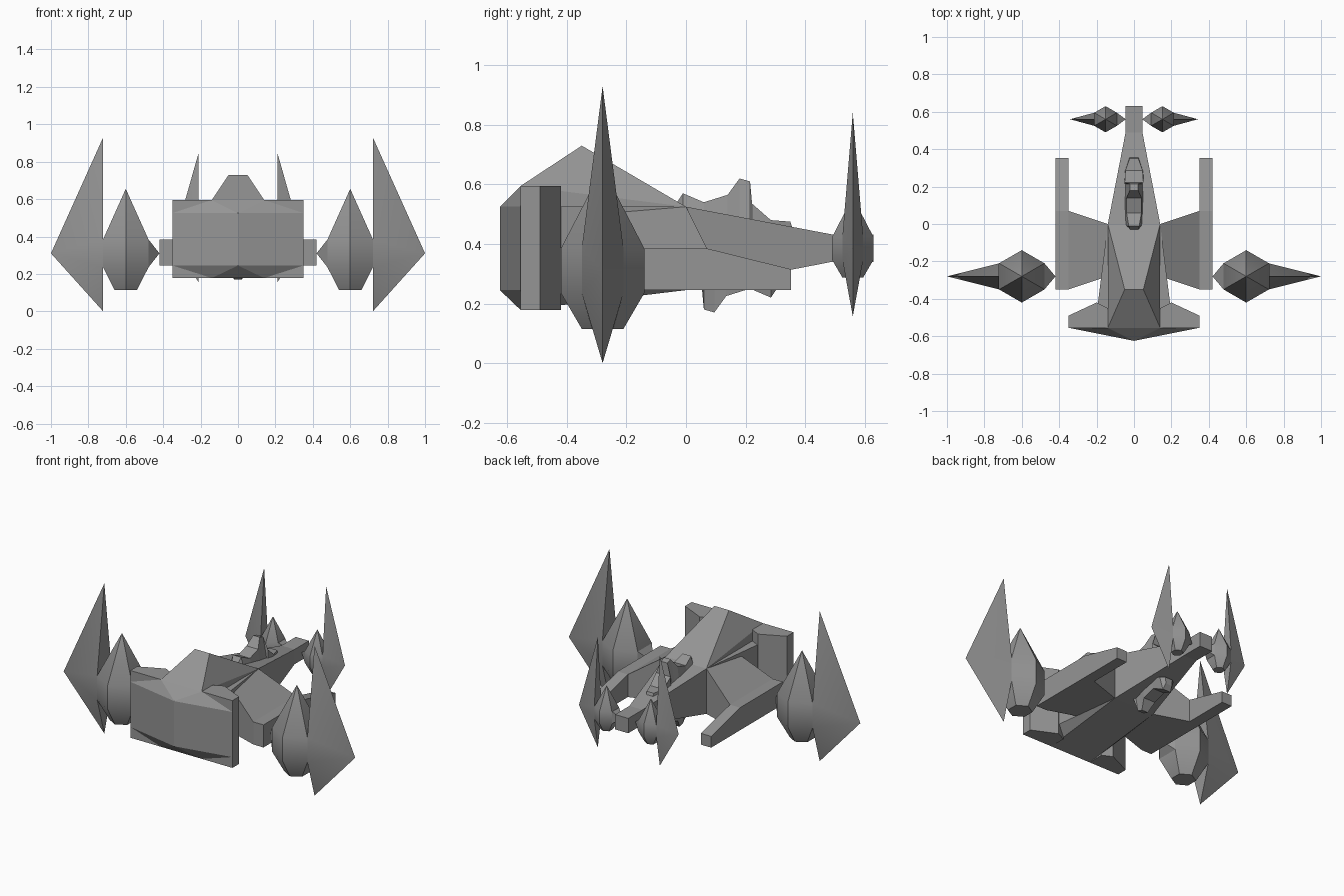
import bpy, bmesh, math
from mathutils import Vector

if "Cube" in bpy.data.objects:
    bpy.data.objects.remove(bpy.data.objects["Cube"], do_unlink=True)

grey = bpy.data.materials.new("hull grey")
grey.use_nodes = True
grey.diffuse_color = (0.3, 0.3, 0.3, 1)
grey.node_tree.nodes["Principled BSDF"].inputs["Base Color"].default_value = (0.3, 0.3, 0.3, 1)


def finish(name, bm, smooth=False):
    bmesh.ops.recalc_face_normals(bm, faces=bm.faces)
    mesh = bpy.data.meshes.new(name)
    bm.to_mesh(mesh)
    bm.free()
    obj = bpy.data.objects.new(name, mesh)
    bpy.context.collection.objects.link(obj)
    mesh.materials.append(grey)
    if smooth:
        bpy.ops.object.select_all(action="DESELECT")
        obj.select_set(True)
        bpy.context.view_layer.objects.active = obj
        bpy.ops.object.shade_smooth_by_angle(angle=math.radians(30))
    return obj


def solid(name, points, smooth=False):
    """Convex faceted solid around a few corner points."""
    bm = bmesh.new()
    for p in points:
        bm.verts.new(p)
    out = bmesh.ops.convex_hull(bm, input=bm.verts)
    spare = {v for v in out["geom_interior"] + out["geom_unused"]
             if isinstance(v, bmesh.types.BMVert)}
    bmesh.ops.delete(bm, geom=list(spare), context="VERTS")
    bmesh.ops.dissolve_limit(bm, angle_limit=0.01, verts=bm.verts, edges=bm.edges)
    return finish(name, bm, smooth)


def both(points):
    return points + [(-x, y, z) for x, y, z in points]


def column(outline, low, high):
    return [(x, y, z) for x, y in outline for z in (low, high)]


LOW, MID, TOP = 0.245, 0.385, 0.525

# Central fuselage with flared front and sloping belly
solid("fuselage", both(column([(.14, 0), (.14, -.28), (.2, -.48), (.2, -.55)], LOW, TOP)
                       + [(.14, -.555, .178)]))
solid("roof", both([(.05, -.35, .73), (.14, -.555, .595), (.14, 0, TOP),
                    (.14, -.555, .5), (.14, 0, .5), (0, -.625, TOP)]))
solid("front_plate", both(column([(0, -.625), (.35, -.555)], LOW, TOP)
                          + column([(.14, -.555)], .178, .595)))

# Tapered tail boom
solid("tail_boom", both(column([(.14, 0)], LOW, TOP) + column([(.045, .49)], .34, .432)))
solid("tail_block", both(column([(.045, .48), (.045, .63)], .34, .432)))


def gem(name, centre, scale, tip, fin_out, fin_scale):
    """Hexagonal pod, with its inner spike and outer blade fin."""
    c = Vector(centre)
    s = abs(scale)
    side = 1 if scale > 0 else -1

    def place(x, y, z):
        return c + Vector((side * x, y, z))

    def ring(r, z):
        return [place(r * s * math.sin(k * math.pi / 3), r * s * math.cos(k * math.pi / 3), z * s)
                for k in range(6)]

    solid(name + "_pod", ring(.14, .075) + ring(.14, -.075) + ring(.07, -.195)
          + [place(0, 0, .345 * s)], True)
    base = [(y, z) for y in (-.07 * s, .07 * s) for z in (-.075 * s, .075 * s)]
    face = .121 * s
    solid(name + "_spike", [place(-face, y, z) for y, z in base] + [place(-tip, 0, 0)])
    solid(name + "_fin", [place(face, y, z) for y, z in base]
          + [place(face, 0, .62 * fin_scale), place(face, 0, -.31 * fin_scale),
             place(fin_out, 0, 0)], True)


for side, label in ((1, "left"), (-1, "right")):
    def flip(points):
        return [(side * x, y, z) for x, y, z in points]

    # Upright posts behind the front plate
    solid(label + "_front_post", flip(column(
        [(.14, -.555), (.35, -.555), (.35, -.49), (.2, -.42), (.14, -.45)], .178, .595)))
    # Sloping wing and long side arm
    solid(label + "_wing", flip(column([(.14, 0), (.14, -.28)], LOW, TOP)
                                + column([(.35, .07), (.35, -.35)], LOW, MID)))
    arm = column([(.35, -.35), (.42, -.35), (.35, .07), (.42, .07)], LOW, MID)
    solid(label + "_arm", flip(arm + column([(.35, .353), (.42, .353)], LOW, .315)))
    # Large and small bladed pods
    gem(label + "_wing", (side * .6, -.28, .31), side, .18, .4, 1)
    gem(label + "_tail", (side * .152, .56, .385), side * .5, .108, .19, .735)


def turret(name, under):
    """Lofted turret: stations of y, top height, top and foot half widths, foot height."""
    stations = [(-.03, .54, .022, .025, .5), (-.01, .57, .028, .05, .5),
                (.06, .54, .04, .052, .48), (.14, .565, .04, .052, .47),
                (.18, .62, .022, .052, .46), (.215, .61, .022, .052, .45),
                (.222, .535, .05, .052, .45), (.285, .48, .046, .05, .44),
                (.35, .475, .024, .028, .43), (.357, .455, .022, .025, .43)]
    bm = bmesh.new()
    rings = []
    for y, top, a, b, foot in stations:
        loop = [(-b, foot), (-a, top), (a, top), (b, foot)]
        if under:
            rings.append([bm.verts.new((x, .275 - y, .79 - z)) for x, z in loop])
        else:
            rings.append([bm.verts.new((x, y, z)) for x, z in loop])
    for r, q in zip(rings, rings[1:]):
        for k in range(4):
            n = (k + 1) % 4
            bm.faces.new((r[k], r[n], q[n], q[k]))
    bm.faces.new(rings[0])
    bm.faces.new(rings[-1])
    finish(name, bm)


turret("top_turret", False)
turret("belly_turret", True)
